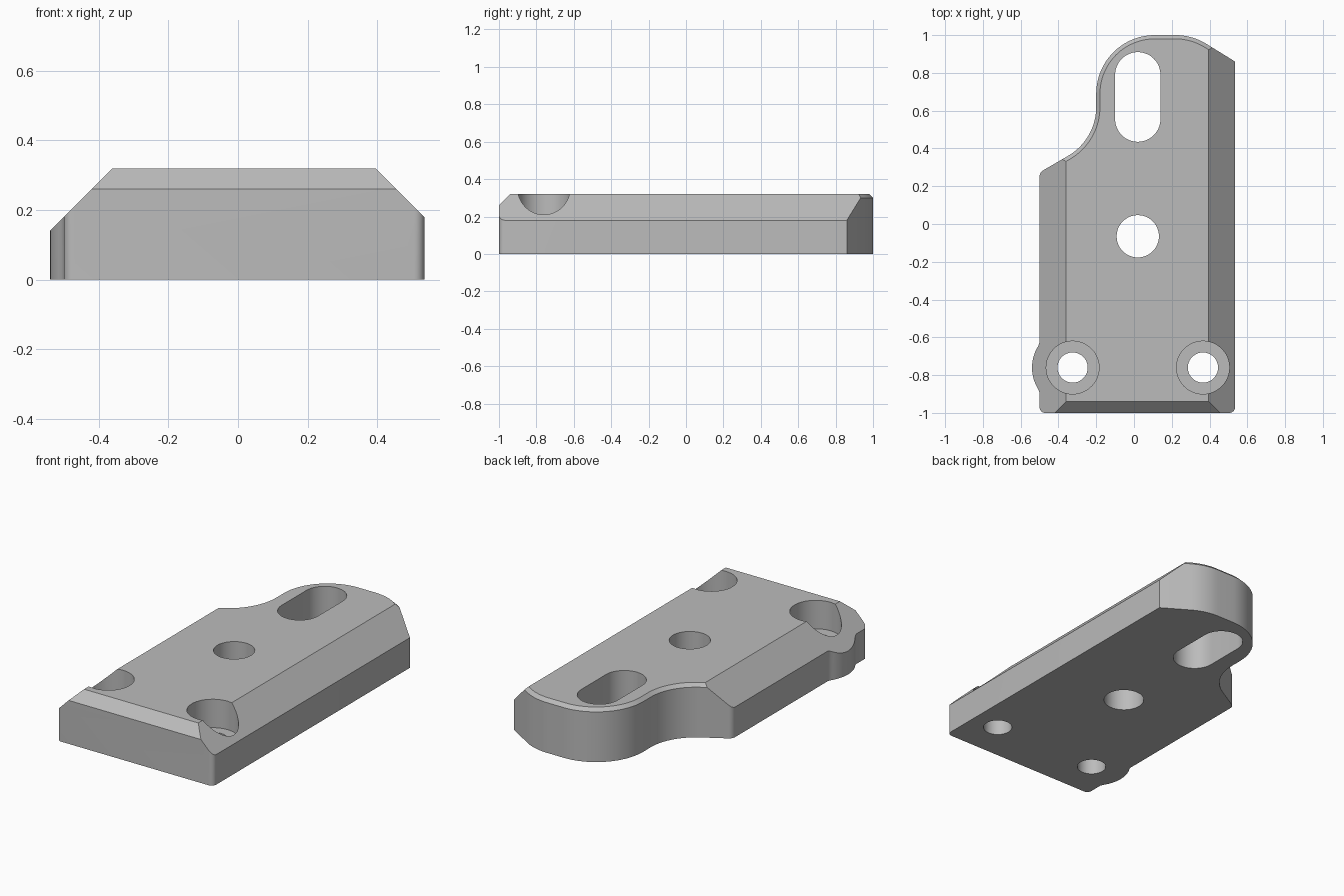
import bpy, bmesh
from math import cos, sin, pi, radians
from mathutils import Vector

cube = bpy.data.objects.get("Cube")
if cube:
    bpy.data.objects.remove(cube, do_unlink=True)

HEIGHT, EDGE = 0.32, 0.02

steel = bpy.data.materials.new("plain grey")
steel.use_nodes = True
GREY = (0.5, 0.5, 0.5, 1)
steel.diffuse_color = GREY
steel.node_tree.nodes["Principled BSDF"].inputs["Base Color"].default_value = GREY


def arc(cx, cy, r, start, end, steps):
    """Points along an arc, angles in degrees."""
    angles = [radians(start + (end - start) * i / steps) for i in range(steps + 1)]
    return [Vector((cx + r * cos(a), cy + r * sin(a))) for a in angles]


def inset(points, amount):
    """Offset a counter-clockwise outline inwards."""
    result = []
    for i, p in enumerate(points):
        a = (p - points[i - 1]).normalized()
        b = (points[(i + 1) % len(points)] - p).normalized()
        na, nb = Vector((-a.y, a.x)), Vector((-b.y, b.x))
        result.append(p + (na + nb) * amount / (1 + na.dot(nb)))
    return result


def loft(name, layers):
    """Closed solid through (outline, z) layers of equal point count."""
    bm = bmesh.new()
    rings = [[bm.verts.new((p.x, p.y, z)) for p in pts] for pts, z in layers]
    bm.faces.new(rings[0][::-1])
    bm.faces.new(rings[-1])
    for low, high in zip(rings, rings[1:]):
        for i in range(len(low)):
            j = (i + 1) % len(low)
            bm.faces.new((low[i], low[j], high[j], high[i]))
    mesh = bpy.data.meshes.new(name)
    obj = bpy.data.objects.new(name, mesh)
    bpy.context.collection.objects.link(obj)
    return obj, bm


# Plate outline, counter-clockwise from the front right corner
outline = arc(-0.47, -0.97, 0.03, 180, 270, 6)
outline += arc(0.505, -0.97, 0.03, 270, 360, 6)
outline += [Vector((0.535, 0.86))]
outline += arc(0.22, 0.69, 0.31, 58, 90, 10)
outline += arc(0.11, 0.69, 0.31, 90, 180, 28)
outline += arc(-0.5, 0.62, 0.3, 0, -60, 18)
outline += arc(-0.46, 0.25, 0.04, 120, 180, 6)
outline += [Vector((-0.5, -0.627))]
outline += arc(-0.325, -0.76, 0.215, 148, 212, 16)
outline += [Vector((-0.5, -0.893))]

plate, bm = loft("mounting_plate", [(outline, 0), (outline, HEIGHT - EDGE),
                                    (inset(outline, EDGE), HEIGHT)])

# Broad chamfers on both long sides and the front
for point, normal in (((0.395, 0, HEIGHT), (1, 0, 1)),
                      ((-0.36, 0, HEIGHT), (-1, 0, 1)),
                      ((0, -0.94, HEIGHT), (0, -1, 1))):
    cut = bmesh.ops.bisect_plane(bm, geom=bm.verts[:] + bm.edges[:] + bm.faces[:],
                                 plane_co=point, plane_no=normal, dist=1e-5,
                                 clear_outer=True)
    edges = [e for e in cut["geom_cut"] if isinstance(e, bmesh.types.BMEdge)]
    bmesh.ops.holes_fill(bm, edges=edges, sides=0)
bmesh.ops.recalc_face_normals(bm, faces=bm.faces[:])
bm.to_mesh(plate.data)
bm.free()
plate.data.materials.append(steel)
bpy.context.view_layer.objects.active = plate
plate.select_set(True)


def drill(points, bottom):
    """Cut a vertical hole from the top down to the given height."""
    cutter, cbm = loft("hole_cutter", [(points, bottom), (points, 0.5)])
    cbm.to_mesh(cutter.data)
    cbm.free()
    cutter.data.materials.append(steel)
    cutter.hide_render = True
    mod = plate.modifiers.new("hole", "BOOLEAN")
    mod.operation, mod.solver, mod.object = "DIFFERENCE", "EXACT", cutter
    bpy.ops.object.modifier_apply(modifier=mod.name)
    bpy.data.objects.remove(cutter, do_unlink=True)


# Centre hole, adjusting slot and two counterbored screw holes
drill(arc(0.02, -0.065, 0.112, 0, 352.5, 47), -0.1)
drill(arc(0.02, 0.79, 0.12, 0, 180, 24) + arc(0.02, 0.555, 0.12, 180, 360, 24), -0.1)
for x in (-0.325, 0.365):
    drill(arc(x, -0.76, 0.14, 0, 352.5, 47), 0.15)
    drill(arc(x, -0.76, 0.08, 0, 350, 35), -0.1)

bpy.ops.object.shade_smooth_by_angle(angle=radians(25))
